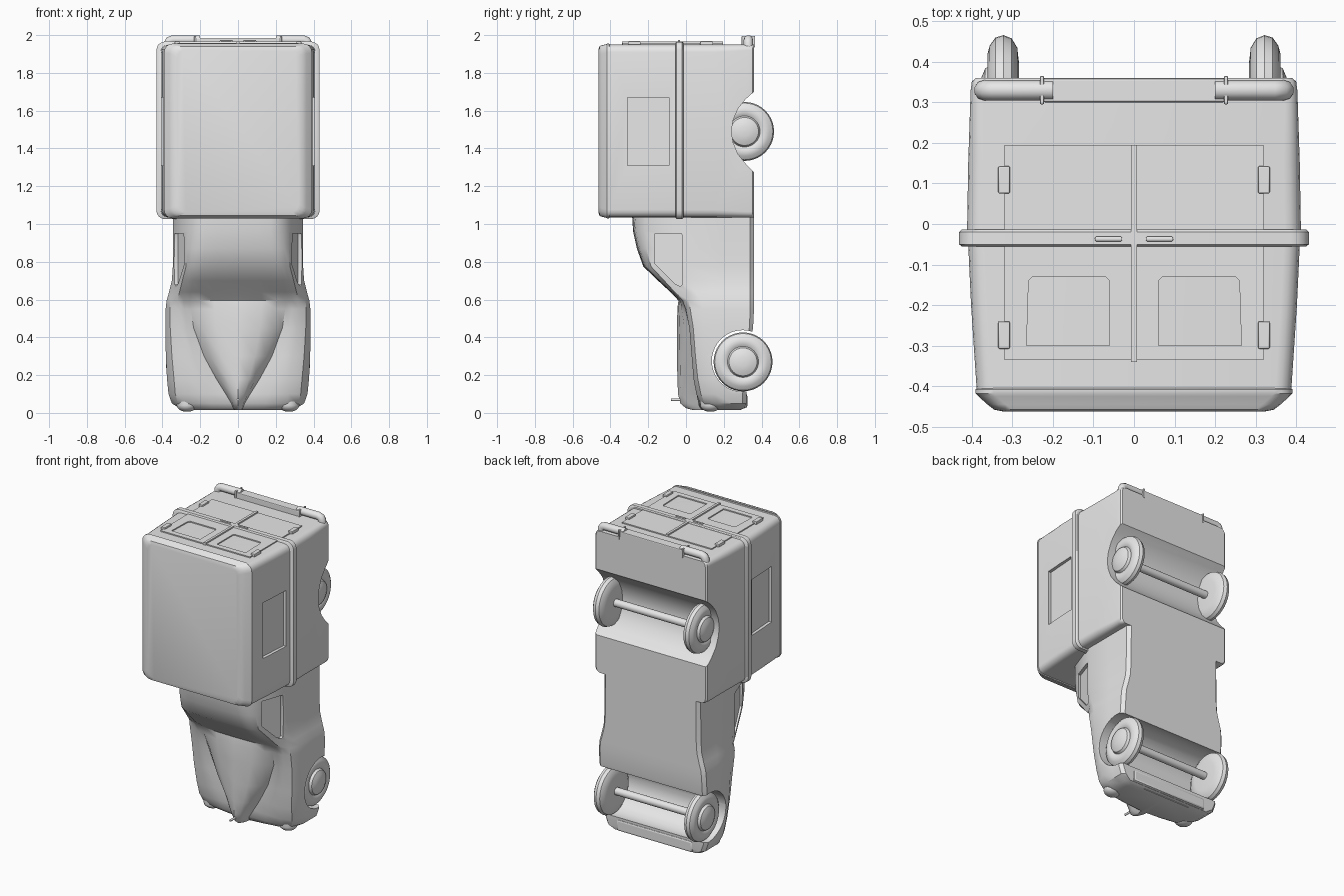
import bpy, bmesh, math
from mathutils import Vector

if "Cube" in bpy.data.objects:
    bpy.data.objects.remove(bpy.data.objects["Cube"])

grey = bpy.data.materials.new("plain grey")
grey.diffuse_color = (0.8, 0.8, 0.8, 1)
grey.use_nodes = True
grey.node_tree.nodes["Principled BSDF"].inputs["Base Color"].default_value = grey.diffuse_color


def finish(ob, angle=35):
    bpy.ops.object.select_all(action='DESELECT')
    ob.select_set(True)
    bpy.context.view_layer.objects.active = ob
    bpy.ops.object.shade_smooth_by_angle(angle=math.radians(angle))


def loft(name, rings, caps=True):
    """Skin a list of equal closed rings."""
    bm = bmesh.new()
    vs = [[bm.verts.new(p) for p in r] for r in rings]
    n = len(rings[0])
    for a, b in zip(vs, vs[1:]):
        for i in range(n):
            bm.faces.new((a[i], a[(i + 1) % n], b[(i + 1) % n], b[i]))
    if caps:
        bm.faces.new(vs[0])
        bm.faces.new(vs[-1][::-1])
    bmesh.ops.remove_doubles(bm, verts=bm.verts, dist=1e-5)
    bmesh.ops.recalc_face_normals(bm, faces=bm.faces)
    me = bpy.data.meshes.new(name)
    bm.to_mesh(me)
    bm.free()
    ob = bpy.data.objects.new(name, me)
    bpy.context.collection.objects.link(ob)
    me.materials.append(grey)
    finish(ob)
    return ob


def prism(name, pts, vec):
    return loft(name, [pts, [Vector(p) + Vector(vec) for p in pts]])


def apply(ob, mod):
    bpy.context.view_layer.objects.active = ob
    bpy.ops.object.modifier_apply(modifier=mod.name)


def box(name, x0, x1, y0, y1, z0, z1, bev=0.0):
    ob = prism(name, [(x0, y0, z0), (x1, y0, z0), (x1, y1, z0), (x0, y1, z0)], (0, 0, z1 - z0))
    if bev:
        m = ob.modifiers.new("bevel", 'BEVEL')
        m.width, m.segments = bev, 2
        apply(ob, m)
        finish(ob)
    return ob


def cut(ob, cutter):
    m = ob.modifiers.new("cut", 'BOOLEAN')
    m.operation, m.object, m.solver = 'DIFFERENCE', cutter, 'EXACT'
    apply(ob, m)
    bpy.data.objects.remove(cutter)
    finish(ob)


def rrect(y, hx, z0, z1, r, n=4):
    """Rounded rectangle across the body at depth y."""
    out = []
    for k, (cx, cz) in enumerate([(hx - r, z1 - r), (r - hx, z1 - r), (r - hx, z0 + r), (hx - r, z0 + r)]):
        for i in range(n + 1):
            a = math.pi / 2 * (k + i / n)
            out.append((cx + r * math.cos(a), y, cz + r * math.sin(a)))
    return out


def lathe(name, x, y, z, prof, sx=1, n=40):
    """Turn (x offset, radius) points round a sideways axis."""
    rings = []
    for i in range(n + 1):
        a = 2 * math.pi * i / n
        rings.append([(x + sx * o, y + r * math.cos(a), z + r * math.sin(a)) for o, r in prof])
    bm_pts = list(zip(*rings))
    return loft(name, [list(r[:-1]) for r in bm_pts])


def tube(name, pts, r):
    cu = bpy.data.curves.new(name, 'CURVE')
    cu.dimensions = '3D'
    cu.bevel_depth, cu.bevel_resolution, cu.use_fill_caps = r, 3, True
    sp = cu.splines.new('POLY')
    sp.points.add(len(pts) - 1)
    for p, q in zip(sp.points, pts):
        p.co = (*q, 1)
    ob = bpy.data.objects.new(name, cu)
    bpy.context.collection.objects.link(ob)
    cu.materials.append(grey)
    bpy.ops.object.select_all(action='DESELECT')
    ob.select_set(True)
    bpy.context.view_layer.objects.active = ob
    bpy.ops.object.convert(target='MESH')
    finish(bpy.context.view_layer.objects.active, 50)


# cargo box, lower half with full-width wheel arch
lower = loft("cargo_lower", [rrect(y, h, 1.035, 1.95, r) for y, h, r in
             [(-.03, .412, .04), (.15, .409, .04), (.33, .403, .03), (.352, .40, .03), (.36, .39, .03)]])
arch = [(.40, 1.25), (.36, 1.275), (.315, 1.32), (.275, 1.37), (.25, 1.43), (.24, 1.49),
        (.25, 1.55), (.275, 1.61), (.315, 1.66), (.36, 1.70), (.40, 1.72)]
cut(lower, prism("arch_cutter", [(-.6, y, z) for y, z in arch], (1.2, 0, 0)))

# cargo box, upper half with recessed side windows
upper = loft("cargo_upper", [rrect(y, h, z0, z1, .04) for y, h, z0, z1 in
             [(-.03, .41, 1.035, 1.95), (-.2, .402, 1.035, 1.95), (-.41, .388, 1.035, 1.95)]])
for s in (-1, 1):
    pts = [(s * x, y, z) for x, y, z in
           [(.375, -.31, 1.31), (.39, -.09, 1.31), (.39, -.09, 1.67), (.375, -.31, 1.67)]]
    cut(upper, prism("window_cutter", pts, (s * .1, 0, 0)))
loft("roof_cap", [rrect(y, h, 1.03 + e, 1.955 - e, .045) for y, h, e in
     [(-.405, .386, .004), (-.408, .391, 0), (-.418, .391, 0), (-.425, .384, .004),
      (-.445, .362, .008), (-.458, .345, .014), (-.463, .32, .03)]])
loft("belt_rim", [rrect(y, h, 1.032 - e, 1.96 + e, .045) for y, h, e in
     [(-.055, .425, 0), (-.05, .432, .006), (-.02, .432, .006), (-.014, .425, 0)]])

# cab, hood and fenders: z, top y, crease x, crease y, shoulder x, shoulder y, side x, side y, bottom y
rows = [(1.04, -.285, .21, -.27, .268, -.22, .343, .0, .36),
        (.96, -.28, .21, -.265, .268, -.22, .343, .0, .36),
        (.87, -.26, .22, -.245, .27, -.21, .344, .0, .36),
        (.775, -.226, .23, -.215, .275, -.185, .345, .0, .36),
        (.70, -.148, .24, -.14, .295, -.115, .35, .02, .36),
        (.64, -.083, .25, -.075, .31, -.06, .365, .05, .36),
        (.595, -.04, .255, -.02, .32, -.01, .378, .08, .36),
        (.55, -.046, .25, .0, .32, .0, .383, .09, .36),
        (.45, -.047, .235, .03, .31, .018, .385, .10, .355),
        (.30, -.047, .18, .05, .29, .03, .382, .11, .33),
        (.18, -.046, .115, .06, .27, .04, .376, .13, .325),
        (.10, -.042, .065, .065, .265, .055, .368, .15, .32),
        (.05, -.03, .035, .065, .26, .075, .35, .17, .32),
        (.025, .0, .025, .075, .25, .10, .31, .18, .31),
        (.014, .04, .02, .09, .22, .12, .27, .19, .28)]
rings = []
for z, yt, w, yc, fx, fy, sx, sy, yb in rows:
    mid = ((fx + w) / 2, (fy + yc) / 2 - (.004 if z < .6 else 0))
    half = [(w * .5, yt + (yc - yt) * .15), (w * .82, yt + (yc - yt) * .5), (w, yc), mid, (fx, fy),
            (fx + (sx - fx) * .65, fy + (sy - fy) * (.25 if z < .6 else .62)),
            (sx, sy), (sx, (sy + yb) / 2), (sx, yb - .02), (sx - .02, yb)]
    rings.append([(0, yt, z)] + [(x, y, z) for x, y in half] + [(0, yb, z)]
                 + [(-x, y, z) for x, y in reversed(half)])
cab = loft("cab_and_hood", rings)
cut(cab, lathe("arch_cutter", 0, .30, .275, [(-.6, .163), (.6, .163)]))
cut(cab, prism("windshield_cutter", [(-.245, -.06, .605), (.245, -.06, .605), (.222, -.222, .765),
                                     (-.222, -.222, .765)], (0, -.06, -.06)))
# door windows follow the inward lean of the cab wall
for s in (-1, 1):
    pts = [(s * (.325 + y * .34), y, z) for y, z in
           [(-.165, .95), (-.025, .95), (-.02, .94), (-.02, .68), (-.03, .67), (-.06, .685), (-.165, .79)]]
    cut(cab, prism("door_window_cutter", pts, (s * .12, 0, 0)))

# nose: headlights, hood ornament, bumper blade, grille slats
for s in (-1, 1):
    loft("headlight", [[(s * .27 + r * math.cos(a * math.pi / 12), .13 + r * math.sin(a * math.pi / 12), z)
                        for a in range(24)] for z, r in
                       [(.08, .05), (.04, .055), (.026, .05), (.015, .038), (.007, .018)]])
tube("hood_ornament", [(0, -.02, .07), (0, -.08, .07)], .007)
box("front_bumper", -.27, .27, .20, .325, .026, .10, .012)
for i in range(5):
    box("grille_slat", -.17, .17, .205 + i * .02, .215 + i * .02, .016, .04)

# wheels and axles
tyre = [(-.038, .0), (-.038, .09), (-.034, .125), (-.02, .148), (0, .156), (.02, .15), (.034, .13),
        (.04, .108), (.034, .09), (.03, .082), (.045, .074), (.055, .05), (.059, .025), (.06, .001)]
for label, y, z in (("front", .302, .27), ("rear", .31, 1.49)):
    for s in (-1, 1):
        lathe(label + "_wheel", s * .322, y, z, tyre, s)
    lathe(label + "_axle", 0, y, z, [(-.31, .024), (.31, .024)], n=20)

# rear doors with recessed windows, hinges and handles
for s in (-1, 1):
    x0, x1 = sorted((s * .004, s * .32))
    door = box("rear_door", x0, x1, -.335, .195, 1.93, 1.957)
    lo = [(.265, -.30), (.06, -.30), (.06, -.14), (.07, -.13), (.25, -.13), (.26, -.14)]
    cut(door, prism("door_cutter", [(s * x, y, 1.95) for x, y in lo], (0, 0, .1)))
    for y in (.075, -.308):
        x0, x1 = sorted((s * .306, s * .335))
        box("hinge", x0, x1, y, y + .068, 1.945, 1.968, .004)
    tube("door_handle", [(s * .034, -.037, 1.955), (s * .034, -.037, 1.97),
                         (s * .092, -.037, 1.97), (s * .092, -.037, 1.955)], .006)
    # rear bumper tube bending into the body
    tube("bumper_tube", [(s * .2, .33, 1.975), (s * .345, .33, 1.975), (s * .362, .33, 1.97),
                         (s * .37, .33, 1.955), (s * .37, .33, 1.92)], .025)
    x0, x1 = sorted((s * .222, s * .232))
    box("bumper_flange", x0, x1, .295, .365, 1.935, 1.995, .003)
box("door_seam_strip", -.008, .008, -.34, .195, 1.94, 1.966)
box("rear_bumper_plate", -.225, .225, .30, .36, 1.935, 1.986, .006)
